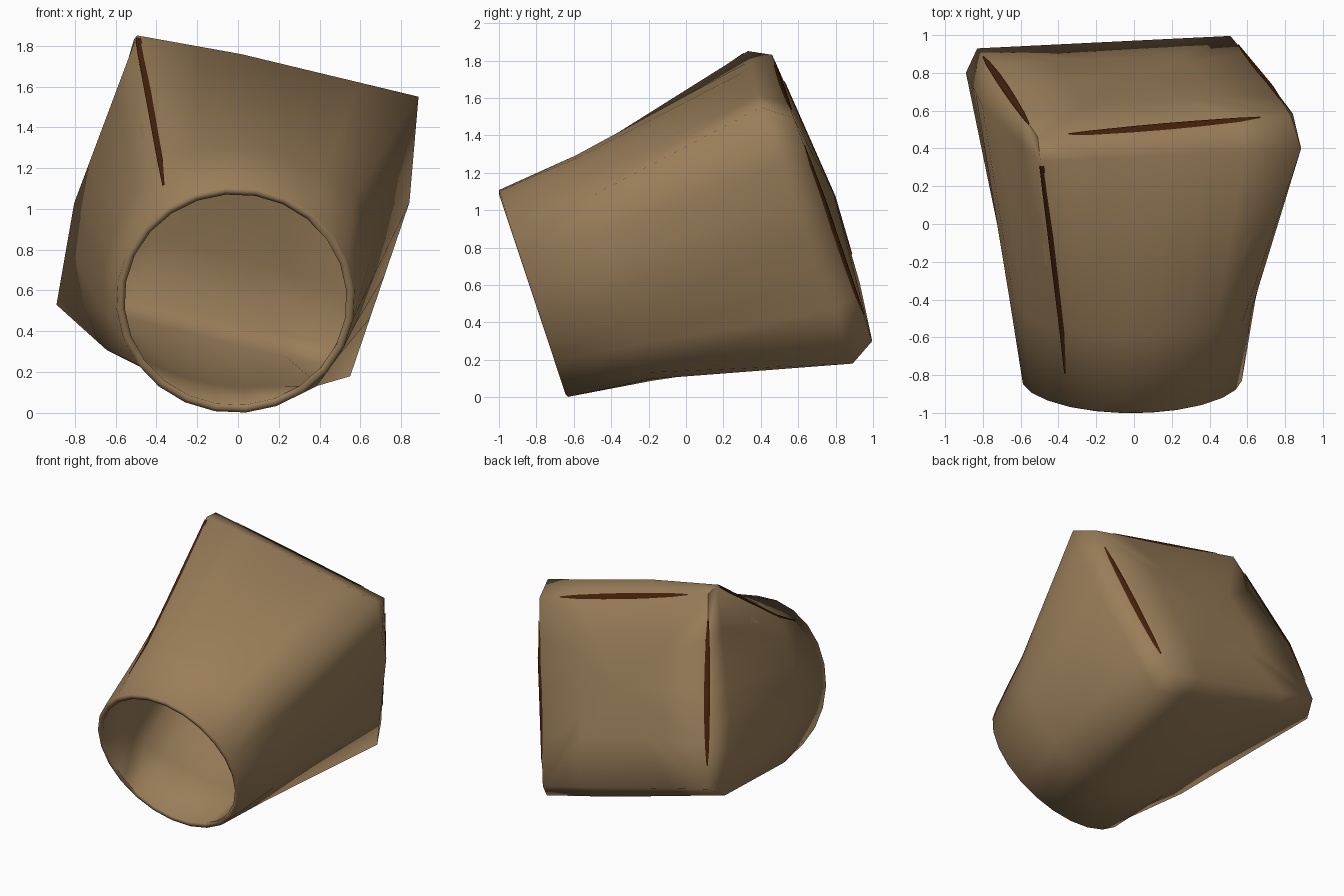
import bpy, bmesh, math
from mathutils import Vector

if "Cube" in bpy.data.objects:
    bpy.data.objects.remove(bpy.data.objects["Cube"])

N = 24                                   # sides of the round mouth
TURN = math.radians(35)                  # mouth direction that meets the first corner
CENTRE = Vector((0, -0.815, 0.555))      # middle of the mouth
AXIS = Vector((0, 0.949, 0.316))         # from mouth to base, tilted upward
UP = Vector((0, -0.316, 0.949))

# corners as (sideways, up, along axis): right, top, left, bottom
SHOULDER = [(0.885, 0.56, 1.467), (-0.495, 0.867, 1.496),
            (-0.89, -0.534, 1.525), (0.55, -0.895, 1.50)]
BASE = [(0.83, 0.45, 1.616), (-0.51, 0.807, 1.613),
        (-0.83, -0.50, 1.672), (0.51, -0.814, 1.637)]
PEAK = 0.634                             # where along each side the bend sits
SHOULDER_BEND = ((0.02, 0), (0.06, 0), (0.01, 0), (0.08, 0))   # (outward, along axis)
BASE_BEND = ((0.0, 0), (0.02, 0.04), (0.0, 0), (0.01, 0.01))
NECK_MIX = (0.26, 0.23, 0.38, 0.28)      # how far each neck corner is squared
BASE_TIP = Vector((0, 0, 1.69))


def material(name, rgb):
    m = bpy.data.materials.new(name)
    m.diffuse_color = (*rgb, 1)
    m.use_nodes = True
    m.node_tree.nodes["Principled BSDF"].inputs["Base Color"].default_value = m.diffuse_color
    return m


clay = material("brown clay", (0.32, 0.205, 0.10))
dark = material("dark brown", (0.055, 0.014, 0.003))


# cross-sections, each giving a local point at angle a (degrees from first corner)
def circle(a, r=0.585, s=0.0):
    t = TURN + math.radians(a)
    return Vector((r * math.cos(t) - 0.012, r * math.sin(t), s))


def edge(a):
    """Side number and position along it, matching the circle's angles."""
    a %= 360
    phi = math.radians(a % 90 - 45)
    return int(a // 90), (1 + math.tan(phi)) / 2


def square(a, corners, bend):
    k, t = edge(a)
    p, q = Vector(corners[k]), Vector(corners[(k + 1) % 4])
    d = (q - p).normalized()
    tent = t / PEAK if t < PEAK else (1 - t) / (1 - PEAK)
    out, along = bend[k]
    return p.lerp(q, t) + tent * Vector((d.y * out, -d.x * out, along))


def shoulder(a):
    return square(a, SHOULDER, SHOULDER_BEND)


def base(a):
    return square(a, BASE, BASE_BEND)


def neck(a):
    k, t = edge(a)
    m = NECK_MIX[k] * (1 - t) + NECK_MIX[(k + 1) % 4] * t
    p = circle(a).lerp(shoulder(a), m)
    p.z = 0.45
    return p


def base_in(a):
    return base(a).lerp(BASE_TIP, 0.5)


def inset(section, k, ds):
    """Inner wall: the same cross-section, narrower and nearer the mouth."""
    def f(a):
        p = section(a)
        return Vector((p.x * k, p.y * k, p.z - ds))
    return f


def world(p):
    return CENTRE + Vector((p.x, 0, 0)) + UP * p.y + AXIS * p.z


def finish(name, bm, mat):
    bmesh.ops.recalc_face_normals(bm, faces=bm.faces)
    me = bpy.data.meshes.new(name)
    bm.to_mesh(me)
    bm.free()
    me.materials.append(mat)
    ob = bpy.data.objects.new(name, me)
    bpy.context.collection.objects.link(ob)
    bpy.ops.object.select_all(action='DESELECT')
    ob.select_set(True)
    bpy.context.view_layer.objects.active = ob
    bpy.ops.object.shade_smooth_by_angle(angle=math.radians(80))


# hollow body: lofted from the inner floor, over the rim, to the outer base
sections = [inset(base_in, 0.95, 0.04), inset(base, 0.95, 0.04),
            inset(shoulder, 0.96, 0.015), inset(neck, 0.94, 0),
            lambda a: circle(a, 0.545), lambda a: circle(a, 0.566, -0.008),
            circle, neck, shoulder, base, base_in]
bm = bmesh.new()
rings = [[bm.verts.new(world(f(360 * i / N))) for i in range(N)] for f in sections]
for a, b in zip(rings, rings[1:]):
    for i in range(N):
        j = (i + 1) % N
        bm.faces.new((a[i], a[j], b[j], b[i]))
for ring, ds in ((rings[0], 0.04), (rings[-1], 0)):
    c = bm.verts.new(world(BASE_TIP - Vector((0, 0, ds))))
    for i in range(N):
        bm.faces.new((ring[i], ring[(i + 1) % N], c))
finish("pot_body", bm, clay)


def streak(name, stations):
    """Thin tapered strip folded over an edge; stations = (side, edge, side, width)."""
    bm = bmesh.new()
    rows = []
    for l, p, r, w in stations:
        l, p, r = world(l), world(p), world(r)
        out = ((p - l).normalized() + (p - r).normalized()).normalized() * 0.006
        rows.append([bm.verts.new(q + out) for q in
                     (p + (l - p).normalized() * w, p, p + (r - p).normalized() * w)])
    for a, b in zip(rows, rows[1:]):
        for k in (0, 1):
            bm.faces.new((a[k], a[k + 1], b[k + 1], b[k]))
    finish(name, bm, dark)


# worn streaks along three edges of the base
WIDTHS = [(8, 0.006), (15, 0.018), (30, 0.024), (45, 0.026),
          (60, 0.024), (75, 0.018), (82, 0.006)]
for name, start in (("top_edge_streak", 0), ("left_edge_streak", 90),
                    ("right_edge_streak", 270)):
    streak(name, [(shoulder(start + a), base(start + a), base_in(start + a), w)
                  for a, w in WIDTHS])


# worn streak along the upper left crease of the side
def side_point(a, s):
    lo, hi = (circle(a), neck(a)) if s < 0.45 else (neck(a), shoulder(a))
    return lo.lerp(hi, (s - lo.z) / (hi.z - lo.z))


streak("crease_streak", [(side_point(75, s), side_point(90, s), side_point(105, s), w)
                         for s, w in ((0.2, 0.006), (0.45, 0.016), (0.7, 0.018),
                                      (1.0, 0.02), (1.3, 0.022), (1.47, 0.018))])
